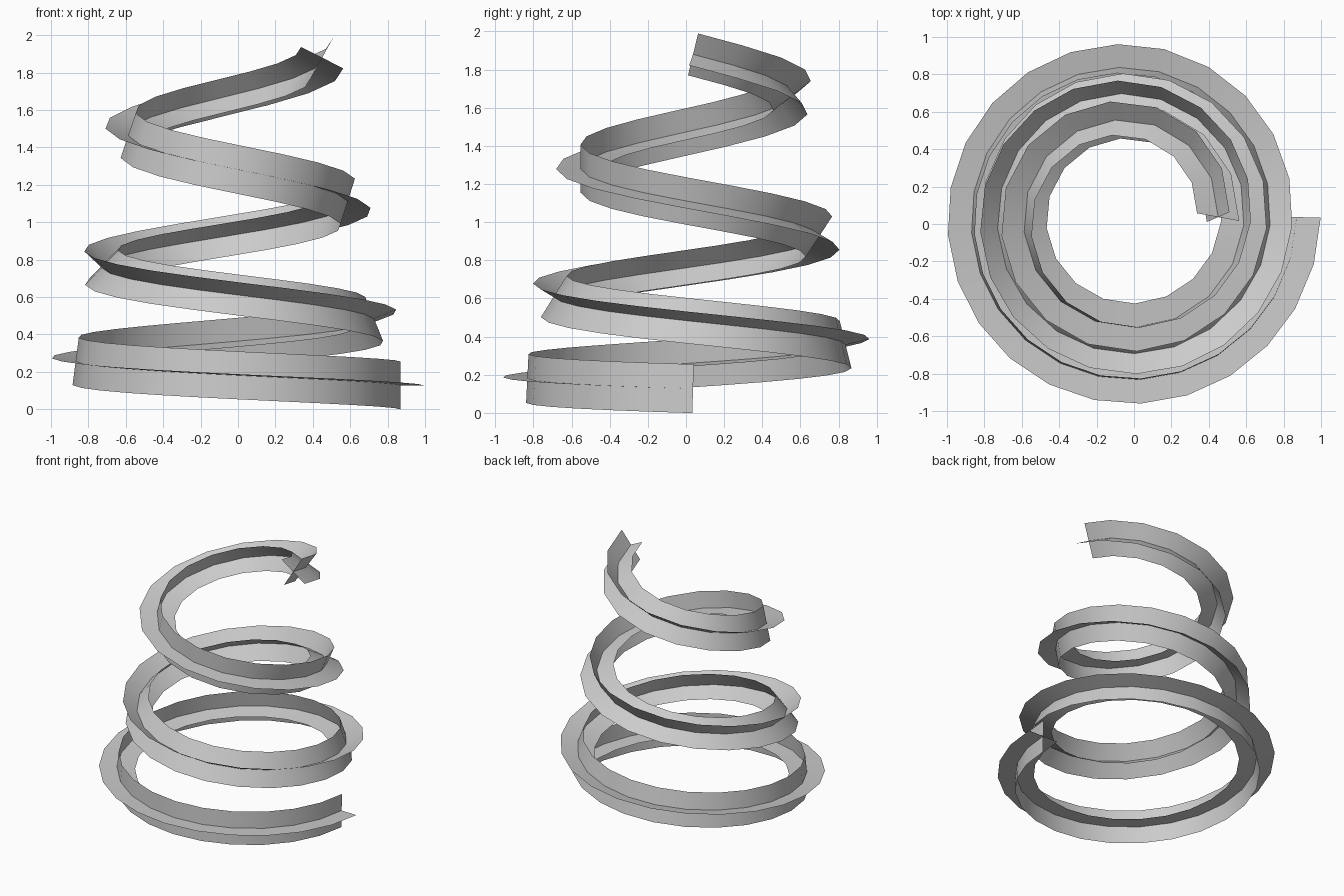
import bpy
import bmesh
from math import cos, sin, pi, radians
from mathutils import Vector

TURNS = 3
SEGMENTS = 60
ARM = 0.128
AXIS = Vector((-0.035, 0.037, 0))

cube = bpy.data.objects.get("Cube")
if cube:
    bpy.data.objects.remove(cube)

grey = bpy.data.materials.new("light grey")
grey.use_nodes = True
colour = (0.6, 0.6, 0.6, 1)
grey.diffuse_color = colour
grey.node_tree.nodes["Principled BSDF"].inputs["Base Color"].default_value = colour


def path(t):
    """Centre line of the shrinking, rising clockwise spiral after t turns."""
    r = 0.905 - 0.14 * t
    a = -2 * pi * t
    z = 0.127 + 0.176 * t + 0.197 * t**2 - 0.0203 * t**3
    return AXIS + Vector((r * cos(a), r * sin(a), z))


def even_steps():
    """Turn values spaced evenly along the length of the path."""
    n = 3000
    ts = [TURNS * i / n for i in range(n + 1)]
    lengths = [0]
    for a, b in zip(ts, ts[1:]):
        lengths.append(lengths[-1] + (path(b) - path(a)).length)
    steps, i = [], 0
    for k in range(SEGMENTS + 1):
        while i < n and lengths[i] < lengths[-1] * k / SEGMENTS:
            i += 1
        steps.append(ts[i])
    return steps


def arm_direction(t, offset):
    """Direction across the path, twisting faster towards the top."""
    a = -2 * pi * t
    tangent = (path(t + 0.001) - path(t - 0.001)).normalized()
    out = Vector((cos(a), sin(a), 0))
    out = (out - tangent * out.dot(tangent)).normalized()
    up = out.cross(tangent)
    if up.z < 0:
        up = -up
    twist = radians(7.7 * t + 14.3 * t * t) + offset
    return out * cos(twist) + up * sin(twist)


def ribbon(name, offset):
    bm = bmesh.new()
    rows = []
    for t in even_steps():
        d = arm_direction(t, offset) * ARM
        rows.append([bm.verts.new(path(t) + d * s) for s in (-1, 0, 1)])
    for a, b in zip(rows, rows[1:]):
        for i in range(2):
            bm.faces.new((a[i], a[i + 1], b[i + 1], b[i]))
    mesh = bpy.data.meshes.new(name)
    bm.to_mesh(mesh)
    bm.free()
    mesh.materials.append(grey)
    obj = bpy.data.objects.new(name, mesh)
    bpy.context.collection.objects.link(obj)
    bpy.ops.object.select_all(action='DESELECT')
    obj.select_set(True)
    bpy.context.view_layer.objects.active = obj
    bpy.ops.object.shade_smooth_by_angle(angle=radians(30))


# Two crossing ribbons form the plus-shaped section of the spring
ribbon("flat_spiral_ribbon", 0)
ribbon("upright_spiral_ribbon", pi / 2)
